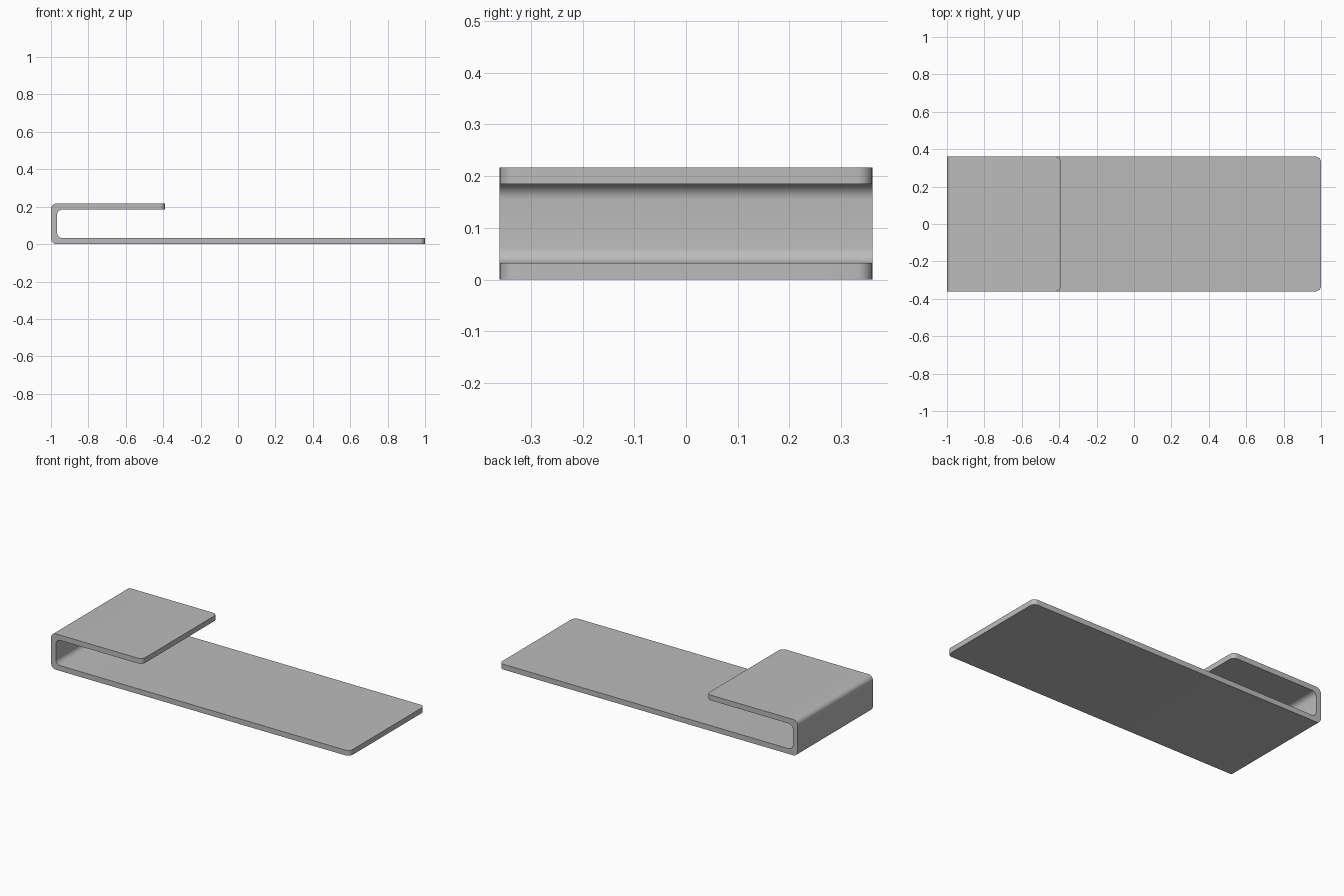
import bpy, bmesh
from math import radians, cos, sin, pi

cube = bpy.data.objects.get("Cube")
if cube:
    bpy.data.objects.remove(cube)

HALF_DEPTH = 0.36
HEIGHT = 0.217
SHEET = 0.032
BEND = 0.03          # bend radius, inside and outside
BASE_END, LIP_END = 1.0, -0.39

grey = bpy.data.materials.new("light grey")
grey.use_nodes = True
colour = (0.5, 0.5, 0.5, 1)
grey.diffuse_color = colour
grey.node_tree.nodes["Principled BSDF"].inputs["Base Color"].default_value = colour


def bend(x, z, start, turn, steps=8):
    """Quarter arc of profile points around a centre."""
    angles = [start + turn * i / steps * pi / 2 for i in range(steps + 1)]
    return [(x + BEND * cos(a), z + BEND * sin(a)) for a in angles]


# Side profile: outside of the fold, then back along the inside
outer_x = -1 + BEND
inner_x = -1 + SHEET + BEND
profile = [(LIP_END, HEIGHT)]
profile += bend(outer_x, HEIGHT - BEND, pi / 2, 1)
profile += bend(outer_x, BEND, pi, 1)
profile += [(BASE_END, 0), (BASE_END, SHEET)]
profile += bend(inner_x, SHEET + BEND, 1.5 * pi, -1)
profile += bend(inner_x, HEIGHT - SHEET - BEND, pi, -1)
profile += [(LIP_END, HEIGHT - SHEET)]

# Extrude the profile across the depth
bm = bmesh.new()
face = bm.faces.new([bm.verts.new((x, -HALF_DEPTH, z)) for x, z in profile])
result = bmesh.ops.extrude_face_region(bm, geom=[face])
moved = [v for v in result["geom"] if isinstance(v, bmesh.types.BMVert)]
bmesh.ops.translate(bm, verts=moved, vec=(0, 2 * HALF_DEPTH, 0))

# Round the corners of the two free ends
corners = [e for e in bm.edges
           if all(abs(v.co.x - end) < 1e-4 for v in e.verts for end in
                  [LIP_END if e.verts[0].co.x < 0 else BASE_END])
           and abs(e.verts[0].co.y - e.verts[1].co.y) < 1e-4]
bmesh.ops.bevel(bm, geom=corners, offset=0.03, segments=8, profile=0.5,
                affect='EDGES')
bmesh.ops.recalc_face_normals(bm, faces=bm.faces)

mesh = bpy.data.meshes.new("folded_sheet_stand")
bm.to_mesh(mesh)
bm.free()
mesh.materials.append(grey)
stand = bpy.data.objects.new("folded_sheet_stand", mesh)
bpy.context.collection.objects.link(stand)

# Smooth bends with crisp sheet edges
bpy.ops.object.select_all(action='DESELECT')
stand.select_set(True)
bpy.context.view_layer.objects.active = stand
bpy.ops.object.shade_smooth_by_angle(angle=radians(30))
